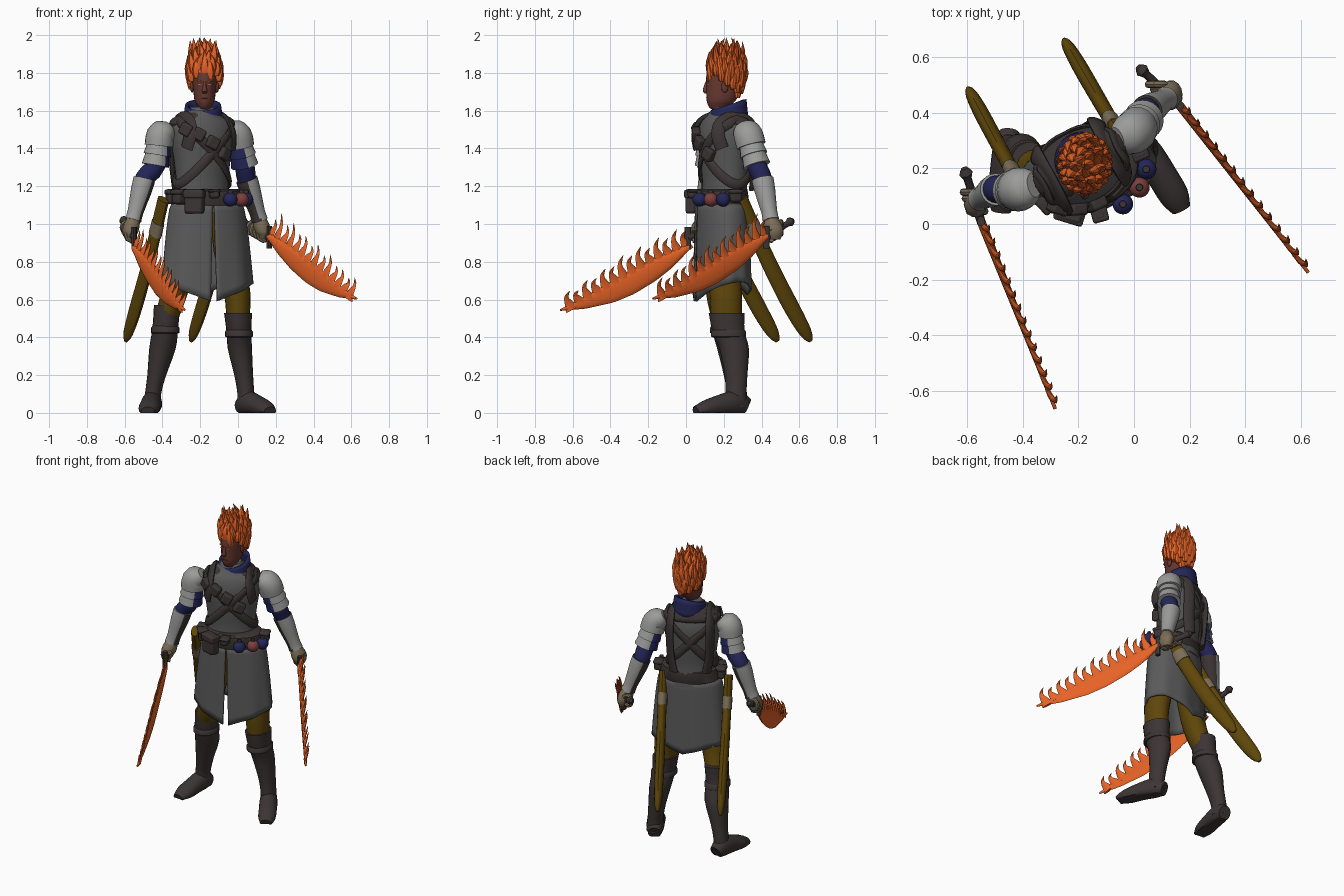
import bpy, bmesh, math, random
from mathutils import Vector, Matrix

if "Cube" in bpy.data.objects:
    bpy.data.objects.remove(bpy.data.objects["Cube"])
random.seed(4)

def mat(name, r, g, b):
    m = bpy.data.materials.new(name)
    m.diffuse_color = (r, g, b, 1)
    m.use_nodes = True
    m.node_tree.nodes["Principled BSDF"].inputs["Base Color"].default_value = m.diffuse_color
    return m
FLAME = mat("flame_orange", .80, .125, .02)
LEATHER = mat("dark_leather", .046, .035, .035)
CLOTH = mat("grey_cloth", .102, .102, .102)
STEEL = mat("light_steel", .33, .33, .325)
OCHRE = mat("ochre_brown", .115, .062, .003)
BLUE = mat("navy_blue", .018, .02, .10)
SKIN = mat("brown_skin", .14, .041, .03)
GLOVE = mat("khaki", .2, .155, .095)
RED = mat("dull_red", .2, .05, .045)

def finish(name, bm, m, thick=0, bevel=0):
    bmesh.ops.recalc_face_normals(bm, faces=bm.faces)
    me = bpy.data.meshes.new(name)
    bm.to_mesh(me); bm.free()
    me.materials.append(m)
    o = bpy.data.objects.new(name, me)
    bpy.context.collection.objects.link(o)
    if thick:
        s = o.modifiers.new("thick", 'SOLIDIFY'); s.thickness = thick; s.offset = 0
    if bevel:
        b = o.modifiers.new("bevel", 'BEVEL'); b.width = bevel; b.segments = 2
    return o

def resample(p, k):
    if k < 2: return p
    out = []
    for i in range(len(p) - 1):
        a, b, c, d = p[max(i-1, 0)], p[i], p[i+1], p[min(i+2, len(p)-1)]
        for j in range(k):
            t = j / k
            out.append([.5*(2*q + (r-o)*t + (2*o-5*q+4*r-s)*t*t + (3*q-o-3*r+s)*t**3)
                        for o, q, r, s in zip(a, b, c, d)])
    return out + [p[-1]]

# loft of elliptical rings (x, y, z, ra, rb): level rings if yaw is given, else square to the path
def loft(bm, pts, n=16, yaw=None, up=None, closed=False, k=1):
    pts = resample(pts, k)
    rings, c = [], len(pts)
    for i, q in enumerate(pts):
        p = Vector(q[:3])
        if yaw is not None:
            A = Vector((math.cos(yaw), math.sin(yaw), 0)); B = Vector((-A.y, A.x, 0))
        else:
            nx = pts[(i+1) % c] if closed else pts[min(i+1, c-1)]
            pv = pts[i-1] if closed else pts[max(i-1, 0)]
            t = (Vector(nx[:3]) - Vector(pv[:3])).normalized()
            u = up(p) if up else Vector((0, 1, 0))
            A = t.cross(u).normalized(); B = A.cross(t)
        ring = [p + A*q[3]*math.cos(w) + B*q[4]*math.sin(w) for w in (2*math.pi*j/n for j in range(n))]
        rings.append([bm.verts.new((v.x, v.y, max(0, v.z))) for v in ring])
    for i in range(c if closed else c-1):
        a, b = rings[i], rings[(i+1) % c]
        for j in range(n):
            bm.faces.new((a[j], a[(j+1) % n], b[(j+1) % n], b[j]))
    if not closed:
        bm.faces.new(rings[0]); bm.faces.new(rings[-1])

def part(name, pts, m, **kw):
    bm = bmesh.new(); loft(bm, pts, **kw)
    return finish(name, bm, m)

def grid(name, f, nu, nv, m, thick):
    bm = bmesh.new()
    v = [[bm.verts.new(f(i/nu, j/nv)) for j in range(nv+1)] for i in range(nu+1)]
    for i in range(nu):
        for j in range(nv):
            bm.faces.new((v[i][j], v[i+1][j], v[i+1][j+1], v[i][j+1]))
    return finish(name, bm, m, thick)

def box(name, loc, size, yaw, m, bevel=.008, roll=0):
    bm = bmesh.new()
    M = Matrix.Translation(loc) @ Matrix.Rotation(yaw, 4, 'Z') @ Matrix.Rotation(roll, 4, 'Y')
    bmesh.ops.create_cube(bm, size=1, matrix=M @ Matrix.Diagonal((*size, 1)))
    return finish(name, bm, m, bevel=bevel)

def ball(name, loc, r, m):
    bm = bmesh.new()
    bmesh.ops.create_uvsphere(bm, u_segments=20, v_segments=12, radius=1,
                              matrix=Matrix.Translation(loc) @ Matrix.Diagonal((*r, 1)))
    return finish(name, bm, m)

def table(tab, t):
    for (a, *p), (b, *q) in zip(tab, tab[1:]):
        if t <= b:
            s = max(0, (t-a)/(b-a))
            return [x + (y-x)*s for x, y in zip(p, q)]
    return tab[-1][1:]

def frame(cx, cy, yaw):
    c, s = math.cos(yaw), math.sin(yaw)
    return lambda x, y, z: Vector((cx + x*c - y*s, cy + x*s + y*c, z))
Z = lambda p: Vector((0, 0, 1))
YC, YP = math.radians(28), math.radians(15)
SIDE = Vector((math.cos(YC), math.sin(YC), 0))
chest, hips = frame(-.19, .205, YC), frame(-.165, .19, YP)

# faces turned towards the body get the lining material
def lining(o, m, out):
    o.data.materials.append(m)
    for f in o.data.polygons:
        if f.normal.dot(out) < -.32: f.material_index = 1

# torso and dark shoulder yoke
TORSO = [(1.06, .16, .12), (1.2, .145, .11), (1.32, .155, .12), (1.45, .175, .13),
         (1.53, .17, .115), (1.58, .10, .085), (1.62, .06, .06)]
part("tunic_body", [(*chest(0, 0, z), a, b) for z, a, b in TORSO], CLOTH, n=32, yaw=YC, k=4)
part("shoulder_yoke", [(*chest(0, .012, z), a, b) for z, a, b in
     ((1.51, .17, .105), (1.53, .178, .118), (1.56, .15, .107), (1.59, .10, .085))], LEATHER, n=32, yaw=YC, k=2)

def on_chest(th, z, off=1.04):
    a, b = table(TORSO, z)
    return chest(a*off*math.sin(th), -b*off*math.cos(th), z)
away = lambda p: (p - Vector((-.19, .205, min(p.z, 1.5)))).normalized()
# crossed straps and shoulder straps
for s, nm in ((1, "left"), (-1, "right")):
    ring = [(*on_chest(w, 1.38 + s*.17*math.sin(w)), .026, .012)
            for w in (2*math.pi*i/40 for i in range(40))]
    part(nm + "_cross_strap", ring, LEATHER, n=8, up=away, closed=True)
    hoop = [(.14, -.09, 1.40), (.13, -.11, 1.47), (.12, -.085, 1.535), (.115, 0, 1.568),
            (.12, .09, 1.54), (.125, .118, 1.46), (.12, .11, 1.3), (.1, .11, 1.18)]
    part(nm + "_shoulder_strap", [(*chest(s*x, y, z), .036, .014) for x, y, z in hoop],
         LEATHER, n=10, up=away, k=3)
# bandolier pouches
for i, (th, z) in enumerate(((-48, 1.50), (-26, 1.475), (-4, 1.43), (20, 1.37))):
    w = math.radians(th)
    box(f"chest_pouch_{i}", on_chest(w, z, 1.12), (.065, .045, .065), YC+w, LEATHER, .01, .5)
# collar
def collar(u, v):
    w = 2*math.pi*u
    r = .098 - .012*v
    return Vector((-.185 + r*math.sin(w), .225 - r*math.cos(w), 1.545 + v*(.085 - .03*math.cos(w))))
grid("collar", collar, 32, 4, BLUE, .018)

# belt and its fittings
part("belt", [(*hips(0, 0, z), a, a*.74) for z, a in
              ((1.09, .18), (1.105, .192), (1.175, .18), (1.185, .165))], LEATHER, n=32, yaw=YP)
for i, (th, col) in enumerate(((25, BLUE), (50, RED), (73, BLUE))):
    w = math.radians(th)
    p = hips(.213*math.sin(w), -.162*math.cos(w), 1.13)
    ball(f"belt_flask_{i}", p, (.037, .037, .038), col)
    part(f"flask_cap_{i}", [(p.x, p.y, 1.155, .015, .015), (p.x, p.y, 1.177, .012, .012)], LEATHER, yaw=0, n=12)
for i, (th, sx, sz) in enumerate(((-32, .10, .13), (-62, .06, .08), (-85, .06, .08), (0, .05, .05),
                                  (98, .06, .07))):
    w = math.radians(th)
    p = hips(.195*math.sin(w), -.155*math.cos(w), 1.185 - sz/2)
    box(f"belt_pouch_{i}", p, (sx, .06, sz), YP+w, LEATHER, .014)
    box(f"pouch_flap_{i}", p + Vector((0, 0, sz*.3)), (sx+.01, .068, sz*.35), YP+w, LEATHER, .01)

# skirt, split at the front
def skirt(u, v):
    w = math.radians(1 + 3*v + u*(358 - 6*v))
    f = 1 + .02*v*math.cos(9*w)
    hem = .585 + .085*abs(math.sin(w)) + .02*(1 - math.cos(w))
    return hips((.185 + .058*v**.6)*f*math.sin(w), -(.132 + .01*v)*f*math.cos(w), 1.11 + (hem-1.11)*v)
grid("tunic_skirt", skirt, 72, 12, CLOTH, .01)

# legs and boots
LEGS = {"right": ([(-.25, .18, 1.08, .07, .08), (-.285, .18, .85, .078, .08), (-.335, .18, .64, .072, .075), (-.38, .21, .5, .065, .075)],
                  [(-.375, .21, .57, .07, .085), (-.385, .215, .45, .068, .08), (-.40, .245, .34, .07, .08),
                   (-.43, .26, .2, .05, .06), (-.45, .27, .1, .043, .052), (-.452, .27, .03, .05, .055)],
                  [(-.45, .325, .03, .04, .045), (-.455, .27, .05, .053, .065), (-.464, .18, .038, .055, .056),
                   (-.472, .1, .022, .055, .042), (-.478, .045, .008, .035, .025)]),
        "left": ([(-.08, .2, 1.08, .07, .08), (-.05, .2, .85, .078, .08), (-.005, .21, .64, .07, .085), (0, .215, .48, .06, .08)],
                 [(0, .215, .53, .074, .095), (.005, .225, .43, .066, .085), (.01, .255, .34, .064, .078),
                  (.03, .265, .2, .05, .06), (.042, .265, .1, .045, .055), (.045, .265, .03, .05, .055)],
                 [(.018, .31, .03, .04, .045), (.05, .255, .05, .054, .065), (.1, .175, .038, .055, .056),
                  (.145, .1, .022, .053, .042), (.17, .052, .008, .035, .025)])}
for nm, (thigh, shaft, foot) in LEGS.items():
    part(nm + "_trouser", thigh, OCHRE, n=20, yaw=0, k=3)
    part(nm + "_boot_shaft", shaft, LEATHER, n=20, yaw=0, k=3)
    part(nm + "_boot_foot", foot, LEATHER, n=20, up=Z, k=3)
    x, y, z, a, b = shaft[1]
    part(nm + "_boot_band", [(x, y, z-.03, a, b), (x, y, z-.025, a+.008, b+.008),
         (x, y, z, a+.008, b+.008), (x, y, z+.01, a, b)], LEATHER, n=20, yaw=0)

# arms: shoulder, upper arm, cuff of plate, elbow, wrist, hand
ARMS = {"right": ((-.36, .14, 1.515), (-.41, .125, 1.47), (-.437, .12, 1.31), (-.495, .125, 1.24), (-.555, .09, 1.02), (-.572, .075, .955)),
        "left": ((-.06, .305, 1.515), (-.002, .33, 1.47), (.035, .375, 1.31), (.045, .405, 1.24), (.115, .45, 1.02), (.135, .465, .955))}
for nm, pts in ARMS.items():
    sh, up, cuff, el, wr, hd = map(Vector, pts)
    out = SIDE if nm == "left" else -SIDE
    part(nm + "_pauldron", [(*sh, .035, .045), (*sh.lerp(up, .4), .062, .068), (*up, .075, .078),
                            (*up.lerp(cuff, .35), .075, .078)], STEEL, n=20, k=3)
    for j, (s, e) in enumerate(((.3, .66), (.6, 1))):
        a, b = up.lerp(cuff, s), up.lerp(cuff, e)
        o = part(f"{nm}_arm_plate_{j}", [(*a, .062, .062), (*b, .073, .073)], STEEL, n=24)
        lining(o, BLUE, out)
    part(nm + "_sleeve", [(*up, .05, .05), (*cuff, .052, .052), (*el, .05, .05), (*el.lerp(wr, .5), .04, .04)], BLUE, k=3)
    o = part(nm + "_bracer", [(*el.lerp(wr, .02), .058, .058), (*el.lerp(wr, .3), .055, .055),
                              (*el.lerp(wr, .8), .042, .042), (*wr, .044, .044)], STEEL, n=24, k=2)
    lining(o, LEATHER, out)
    part(nm + "_glove", [(*wr, .037, .037), (*wr.lerp(hd, .5), .042, .05), (*hd, .04, .052),
                         (*(hd - Vector((0, 0, .035))), .025, .035)], GLOVE, n=14, k=3)

# swords: handle, fingers, flame blade
LOW = [(0, .915), (.12, .83), (.25, .76), (.42, .69), (.58, .645), (.8, .612), (1, .60)]
TOP = [(0, .955), (.28, .875), (.58, .765), (.85, .66), (1, .61)]
SWORDS = {"right": ((-.61, .2, 1.03), (-.55, .01, .925), (-.283, -.665), -.06),
          "left": ((.015, .565, 1.02), (.165, .425, .93), (.627, -.175), 0)}
for nm, (pom, base, tip, dz) in SWORDS.items():
    pom, base = Vector(pom), Vector(base)
    part(nm + "_sword_handle", [(*pom, .012, .012), (*pom.lerp(base, .1), .025, .025), (*pom.lerp(base, .2), .015, .016),
         (*pom.lerp(base, .6), .016, .02), (*base, .016, .022)], LEATHER, n=12, up=Z, k=2)
    part(nm + "_sword_guard", [(*(base + Vector((0, 0, s*.06))), .014, .018) for s in (-1, 0, 1)], LEATHER, n=10)
    for j in range(4):
        c = pom.lerp(base, .45 + .12*j)
        part(f"{nm}_finger_{j}", [(c.x + .03*math.cos(w), c.y, c.z + .034*math.sin(w), .014, .014)
             for w in (.4 + i*.7 for i in range(8))], GLOVE, n=8)
    d = Vector((tip[0]-base.x, tip[1]-base.y, 0))
    nrm = Vector((d.y, -d.x, 0)).normalized()
    at = lambda t, z: Vector((base.x, base.y, 0)) + d*t + Vector((0, 0, z + dz))
    def blade(u, v):
        lo, hi = table(LOW, u)[0], table(TOP, u)[0]
        w = 2*math.pi*v
        return at(u, (lo+hi)/2 - (hi-lo)/2*math.cos(w)) + nrm*math.sin(w)*.016*(1 - .6*u)
    grid(nm + "_flame_blade", blade, 30, 12, FLAME, 0)
    bm = bmesh.new()
    for j in range(14):
        t = .02 + .91*j/13
        h = (.115 if j % 2 else .08)*random.uniform(.85, 1.1)*(1 - .35*t)
        z = table(TOP, t)[0]
        loft(bm, [(*(at(t + a, z + b*h) - nrm*.022*max(0, b)), r, r2) for a, b, r, r2 in
                  ((-.02, -.4, .036, .01), (.005, .08, .025, .009), (.026, .4, .015, .007),
                   (.028, .7, .010, .005), (.01, 1.05, .001, .001))],
             n=6, up=lambda p: nrm, k=2)
    finish(nm + "_blade_flames", bm, FLAME)

# scabbards
for nm, a, b in (("right", (-.395, .11, 1.13), (-.595, .485, .38)), ("left", (-.035, .29, 1.13), (-.25, .66, .38))):
    a, b = Vector(a), Vector(b)
    q = lambda t, ra, rb: (*(a.lerp(b, t) + Vector((0, 0, -.035*math.sin(math.pi*t)))), ra, rb)
    part(nm + "_scabbard", [q(0, .042, .026), q(.25, .043, .027), q(.5, .045, .028), q(.75, .045, .028), q(.93, .035, .022), q(1, .012, .009)],
         OCHRE, n=14, up=lambda p: SIDE, k=3)
    part(nm + "_scabbard_band", [q(.14, .046, .03), q(.22, .047, .031)], GLOVE, n=14, up=lambda p: SIDE)

# head and face
HX = -.177
part("head", [(HX, .22, 1.56, .055, .055), (HX, .21, 1.6, .05, .06), (HX, .175, 1.615, .032, .05), (HX, .185, 1.65, .052, .075),
              (HX, .2, 1.71, .06, .093), (HX, .207, 1.78, .066, .1), (HX, .212, 1.84, .058, .085), (HX, .215, 1.87, .03, .04)],
     SKIN, n=24, yaw=0, k=3)
part("nose", [(HX, .112, 1.755, .007, .008), (HX, .105, 1.725, .01, .013), (HX, .103, 1.702, .015, .015),
              (HX, .11, 1.69, .008, .008)], SKIN, n=10, yaw=0, k=2)
box("mouth", (HX, .113, 1.668), (.032, .012, .006), 0, RED, .002)
for s, nm in ((-1, "right"), (1, "left")):
    box(nm + "_eye", (HX + s*.025, .117, 1.738), (.018, .008, .006), s*.3, STEEL, .002)
    box(nm + "_brow", (HX + s*.027, .115, 1.757), (.03, .012, .006), s*.35, FLAME, .002, -s*.2)
    ball(nm + "_ear", (HX + s*.066, .205, 1.725), (.01, .018, .03), SKIN)

# flame hair: cap reaching the nape, with rising tufts on an even spiral
low = lambda y: 1.785 - .78*max(0, y - .15)
bm = bmesh.new()
bmesh.ops.create_uvsphere(bm, u_segments=32, v_segments=24, radius=1,
                          matrix=Matrix.Translation((HX, .215, 1.785)) @ Matrix.Diagonal((.084, .104, .13, 1)))
bmesh.ops.delete(bm, geom=[v for v in bm.verts if v.co.z < low(v.co.y)], context='VERTS')
for i in range(85):
    f = 1 - 1.8*(i + .5)/85
    w = i*2.39996
    c = math.sqrt(max(0, 1 - f*f))
    o = Vector((.084*c*math.cos(w), .1*c*math.sin(w), 0))
    p = Vector((HX, .215, 1.785 + .125*f)) + o
    if p.z < low(p.y) + .005: continue
    L = random.uniform(.07, .11) if f < .75 else random.uniform(.05, .105)
    sway = Vector((random.uniform(-.02, .02), random.uniform(-.02, .02), 0))
    pts = []
    for t, r in ((-.3, .016), (.05, .026), (.5, .015), (1, .001)):
        q = p - o*.12 + o*(.22*math.sin(2.6*max(t, 0)) - .12*t) + sway*t*t + Vector((0, 0, L*t))
        pts.append((q.x, q.y, min(q.z, 1.998), r, r*.8))
    loft(bm, pts, n=8, k=2)
finish("flame_hair", bm, FLAME)

# smooth shading with sharp edges kept
for o in bpy.data.objects:
    o.select_set(True)
    bpy.context.view_layer.objects.active = o
bpy.ops.object.shade_smooth_by_angle(angle=math.radians(40))
